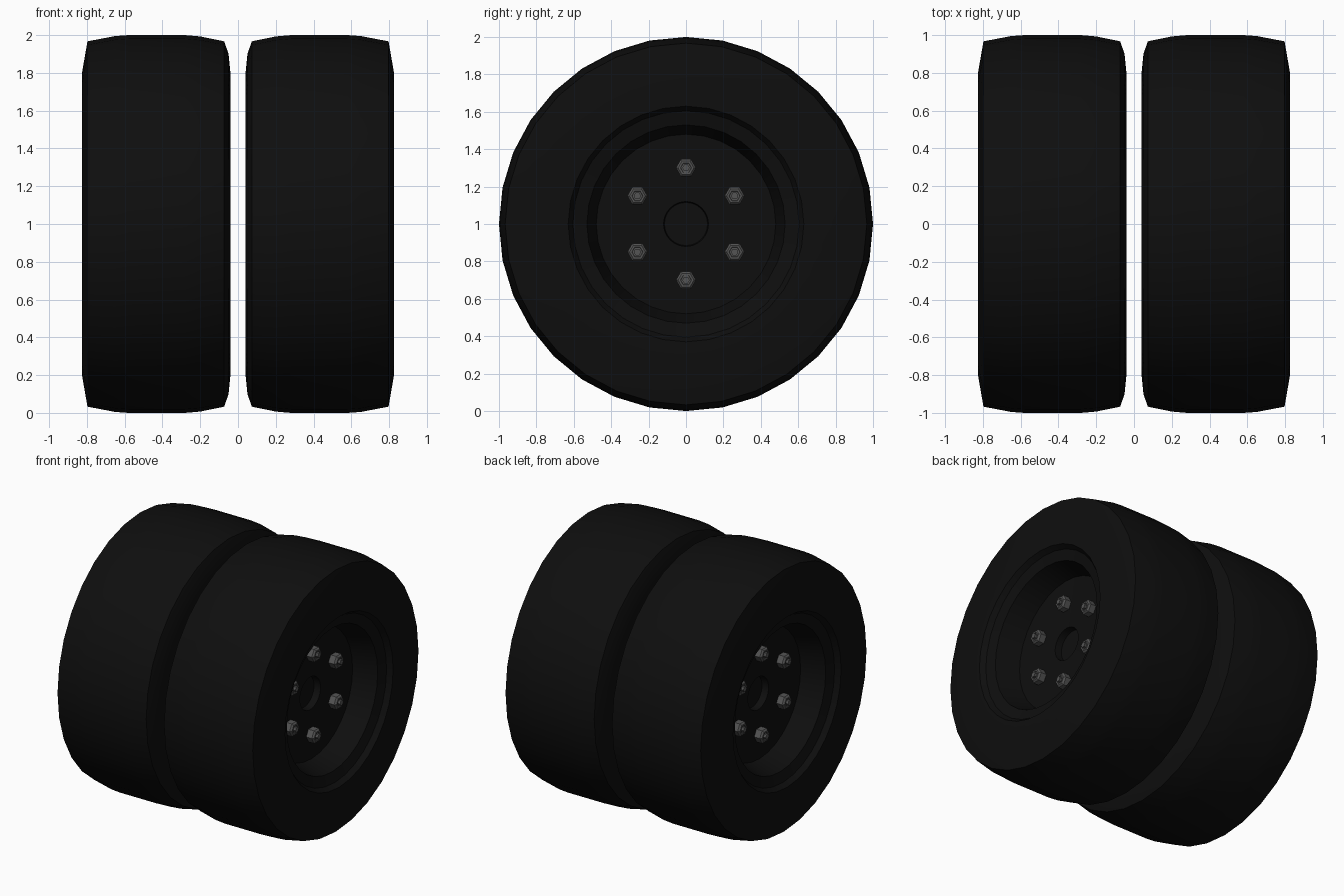
import bpy, math

if "Cube" in bpy.data.objects:
    bpy.data.objects.remove(bpy.data.objects["Cube"])

def material(name, c):
    m = bpy.data.materials.new(name)
    m.diffuse_color = (c, c, c, 1)
    m.use_nodes = True
    m.node_tree.nodes["Principled BSDF"].inputs["Base Color"].default_value = m.diffuse_color
    return m

black = material("black_rubber_and_paint", 0.0045)
grey = material("bolt_grey", 0.09)

def lathe(name, profile, mat, n=32, cy=0.0, cz=1.0, side=1, start=0.0, smooth=35):
    """Spin (x, radius) points around an axis parallel to x; radius 0 closes the end."""
    verts, faces, rings = [], [], []
    for x, r in profile:
        if r == 0:
            rings.append([len(verts)] * n)
            verts.append((side * x, cy, cz))
        else:
            rings.append(list(range(len(verts), len(verts) + n)))
            for i in range(n):
                a = start + 2 * math.pi * i / n
                verts.append((side * x, cy + r * math.cos(a), cz + r * math.sin(a)))
    for a, b in zip(rings, rings[1:]):
        for i in range(n):
            j = (i + 1) % n
            f = list(dict.fromkeys((a[i], a[j], b[j], b[i])))
            faces.append(f if side < 0 else f[::-1])
    me = bpy.data.meshes.new(name)
    # profiles run from the inner side to the outer side
    me.from_pydata(verts, [], [f[::-1] for f in faces])
    me.materials.append(mat)
    ob = bpy.data.objects.new(name, me)
    bpy.context.collection.objects.link(ob)
    bpy.context.view_layer.objects.active = ob
    bpy.ops.object.select_all(action='DESELECT')
    ob.select_set(True)
    bpy.ops.object.mode_set(mode='EDIT')
    bpy.ops.mesh.select_all(action='SELECT')
    bpy.ops.mesh.normals_make_consistent(inside=False)
    bpy.ops.object.mode_set(mode='OBJECT')
    if smooth:
        bpy.ops.object.shade_smooth_by_angle(angle=math.radians(smooth))
    return ob

# tyre and dished rim, inner side to outer side
WHEEL = [(0.16, 0), (0.16, 0.50), (0.06, 0.58), (0.04, 0.64), (0.04, 0.80),
         (0.05, 0.90), (0.073, 0.967), (0.20, 0.993), (0.28, 1.0), (0.58, 1.0),
         (0.65, 0.995), (0.797, 0.967), (0.826, 0.80), (0.826, 0.63),
         (0.79, 0.605), (0.77, 0.53), (0.60, 0.48), (0.59, 0.12)]
HUB = [(0.59, 0.12), (0.54, 0.115), (0.54, 0)]
# hexagonal nut with a chamfer and a stud end
NUT = [(0.585, 0), (0.585, 0.054), (0.64, 0.054), (0.652, 0.042), (0.652, 0.03),
       (0.645, 0.028), (0.645, 0.02), (0.665, 0.02), (0.665, 0)]

for side, label in ((1, "right"), (-1, "left")):
    lathe(label + "_wheel", WHEEL + HUB[1:], black, side=side)
    for k in range(6):
        a = math.pi / 2 + k * math.pi / 3
        lathe(f"{label}_wheel_nut_{k + 1}", NUT, grey, n=6, cy=0.30 * math.cos(a),
              cz=1 + 0.30 * math.sin(a), side=side, smooth=0)
